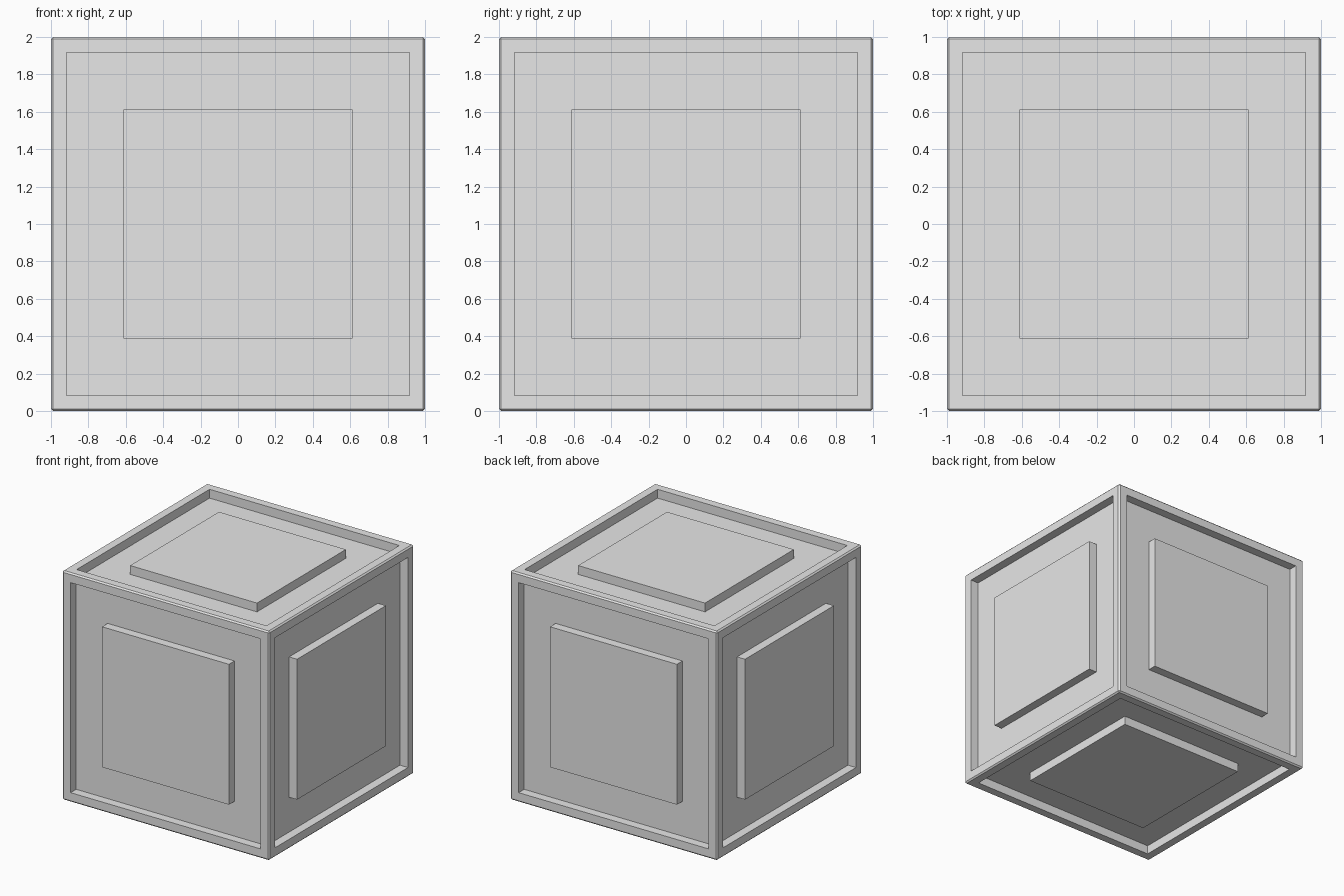
import bpy
import bmesh

# Main dimensions
SIZE = 2.0
CHAMFER = 0.012
RIM = 0.917      # half width of the recess opening
PANEL = 0.613    # half width of the raised centre panel
DEPTH = 0.077    # depth of the recess

old = bpy.data.objects.get("Cube")
if old:
    bpy.data.objects.remove(old, do_unlink=True)


def make_material(name, colour):
    mat = bpy.data.materials.new(name)
    mat.use_nodes = True
    mat.diffuse_color = colour
    for node in mat.node_tree.nodes:
        if node.type == "BSDF_PRINCIPLED":
            node.inputs["Base Color"].default_value = colour
    return mat


def inset(bm, face, thickness):
    bmesh.ops.inset_region(bm, faces=[face], thickness=thickness,
                           use_even_offset=True)


def push(bm, face, distance):
    """Extrude a face along its normal and return the new cap."""
    normal = face.normal.copy()
    cap = bmesh.ops.extrude_discrete_faces(bm, faces=[face])["faces"][0]
    bmesh.ops.translate(bm, verts=cap.verts, vec=normal * distance)
    cap.normal_update()
    return cap


bm = bmesh.new()
bmesh.ops.create_cube(bm, size=SIZE)

# Chamfered outer edges
bmesh.ops.bevel(bm, geom=bm.edges[:], offset=CHAMFER, segments=1,
                affect="EDGES", profile=0.5)
bm.normal_update()

# Framed recess with a raised square panel on every side
sides = [f for f in bm.faces if f.calc_area() > 1]
for side in sides:
    inset(bm, side, SIZE / 2 - CHAMFER - RIM)
    floor = push(bm, side, -DEPTH)
    inset(bm, floor, RIM - PANEL)
    push(bm, floor, DEPTH)

# Stand the crate on the ground
bmesh.ops.translate(bm, verts=bm.verts, vec=(0, 0, SIZE / 2))
bmesh.ops.recalc_face_normals(bm, faces=bm.faces)

mesh = bpy.data.meshes.new("panelled_crate")
bm.to_mesh(mesh)
bm.free()
mesh.materials.append(make_material("light_grey", (0.8, 0.8, 0.8, 1)))
crate = bpy.data.objects.new("panelled_crate", mesh)
bpy.context.collection.objects.link(crate)
